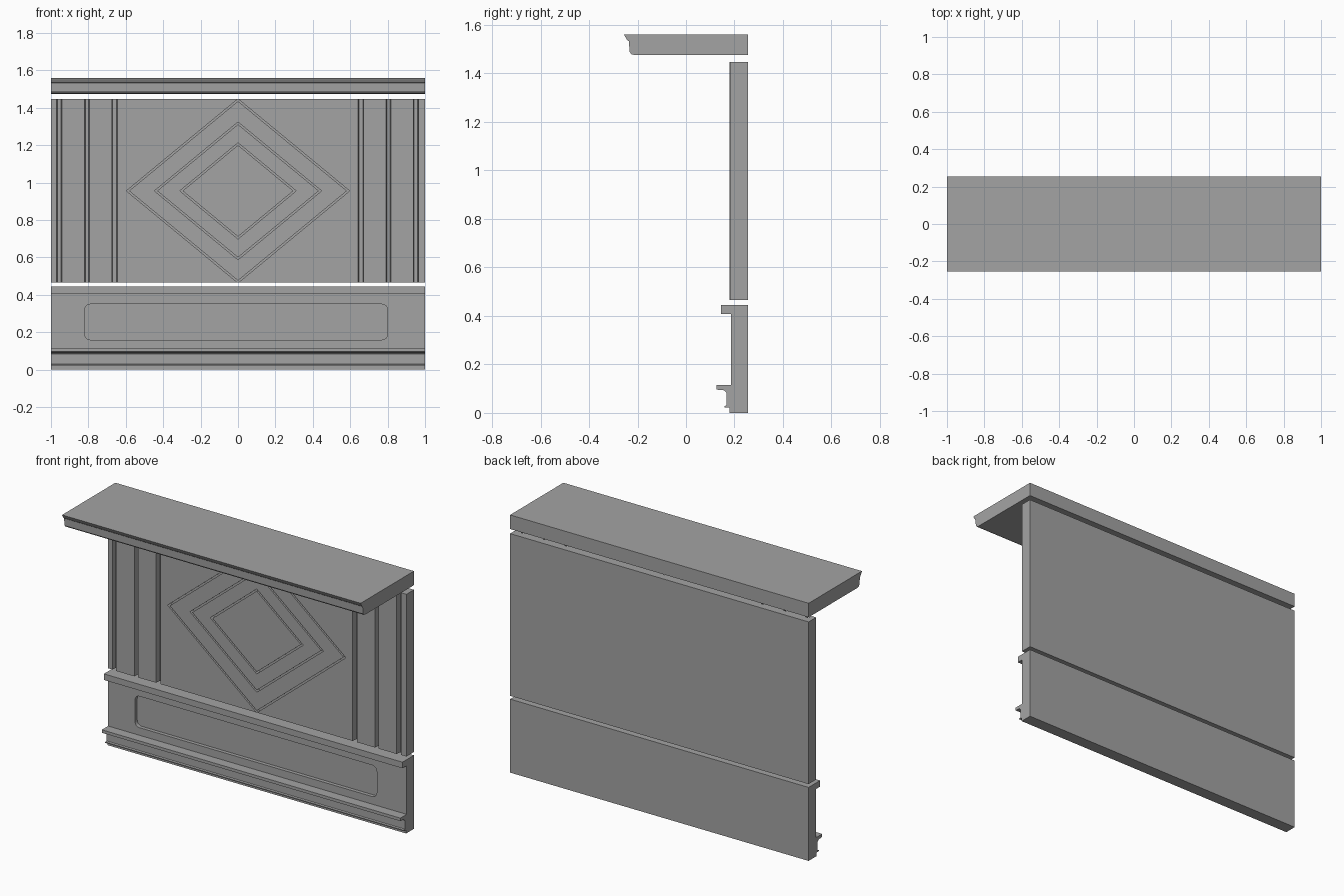
import bpy, math

if "Cube" in bpy.data.objects:
    bpy.data.objects.remove(bpy.data.objects["Cube"], do_unlink=True)

grey = bpy.data.materials.new("plain_grey")
grey.use_nodes = True
grey.diffuse_color = (0.37, 0.37, 0.37, 1)
grey.node_tree.nodes["Principled BSDF"].inputs["Base Color"].default_value = grey.diffuse_color


def prism(name, outline, start, end, place):
    """Extrude a closed 2D outline from start to end; place maps (u, v, depth) to xyz."""
    n = len(outline)
    verts = [place(u, v, d) for d in (start, end) for u, v in outline]
    faces = [tuple(range(n)), tuple(range(2 * n - 1, n - 1, -1))]
    faces += [(i, i + n, (i + 1) % n + n, (i + 1) % n) for i in range(n)]
    mesh = bpy.data.meshes.new(name)
    mesh.from_pydata(verts, [], faces)
    mesh.materials.append(grey)
    obj = bpy.data.objects.new(name, mesh)
    bpy.context.collection.objects.link(obj)
    bpy.ops.object.select_all(action='DESELECT')
    obj.select_set(True)
    bpy.context.view_layer.objects.active = obj
    bpy.ops.object.mode_set(mode='EDIT')
    bpy.ops.mesh.select_all(action='SELECT')
    bpy.ops.mesh.normals_make_consistent(inside=False)
    bpy.ops.object.mode_set(mode='OBJECT')
    return obj


def along_x(u, v, d):
    return (d, u, v)


def along_y(u, v, d):
    return (u, d, v)


def along_z(u, v, d):
    return (u, v, d)


def combine(target, tool, operation='DIFFERENCE'):
    tool.hide_render = True
    mod = target.modifiers.new("cut", 'BOOLEAN')
    mod.operation = operation
    mod.solver = 'EXACT'
    mod.object = tool
    bpy.context.view_layer.objects.active = target
    bpy.ops.object.modifier_apply(modifier=mod.name)
    bpy.data.objects.remove(tool, do_unlink=True)


BACK = 0.255

# Top shelf with a moulded front lip
prism("top_shelf", [
    (BACK, 1.475), (-0.21, 1.475), (-0.225, 1.479), (-0.233, 1.49),
    (-0.235, 1.532), (-0.243, 1.538), (-0.25, 1.55), (-0.255, 1.56), (BACK, 1.56),
], -1, 1, along_x)

# Lower base with top rail, skirting ledge and small foot strip
base = prism("lower_base", [
    (BACK, 0), (0.18, 0), (0.18, 0.022), (0.158, 0.022), (0.158, 0.028),
    (0.168, 0.031), (0.168, 0.083), (0.158, 0.093), (0.125, 0.096),
    (0.125, 0.114), (0.185, 0.114), (0.185, 0.408), (0.145, 0.408),
    (0.145, 0.445), (BACK, 0.445),
], -1, 1, along_x)

# Rounded recess in the base
radius = 0.03
corners = [(0.8, 0.35), (-0.82, 0.35), (-0.82, 0.16), (0.8, 0.16)]
recess = []
for k, (cx, cz) in enumerate(corners):
    cx += -radius if cx > 0 else radius
    cz += -radius if cz > 0.25 else radius
    for step in range(7):
        a = math.pi / 2 * (k + step / 6)
        recess.append((cx + radius * math.cos(a), cz + radius * math.sin(a)))
combine(base, prism("recess_cutter", recess, 0.16, 0.207, along_y))

# Middle panel: horizontal section with vertical grooves, extruded upwards
LOW, HIGH = 0.465, 1.447
grooves = [(-0.97, -0.942), (-0.82, -0.795), (-0.675, -0.645),
           (0.642, 0.672), (0.792, 0.817), (0.937, 0.965)]
face, floor, taper = 0.179, 0.21, 0.004
section = [(-1, BACK), (-1, 0.183)]
for left, right in grooves:
    section += [(left, section[-1][1]), (left + taper, floor), (right - taper, floor)]
    outer = left < -0.9 or right > 0.9
    level = 0.183 if right > 0.9 else face
    section.append((right, level))
section += [(1, 0.183), (1, BACK)]
panel = prism("middle_panel", section, LOW, HIGH, along_z)

# Three nested diamond grooves
middle = (LOW + HIGH) / 2


def diamond(half_width, half_height):
    return [(half_width, middle), (0, middle + half_height),
            (-half_width, middle), (0, middle - half_height)]


for width, height in [(0.597, 0.492), (0.447, 0.368), (0.311, 0.257)]:
    ring = prism("diamond_cutter", diamond(width, height), 0.15, floor, along_y)
    core = prism("diamond_core", diamond(width - 0.015, height - 0.0125), 0.14, 0.22, along_y)
    combine(ring, core)
    combine(panel, ring)
